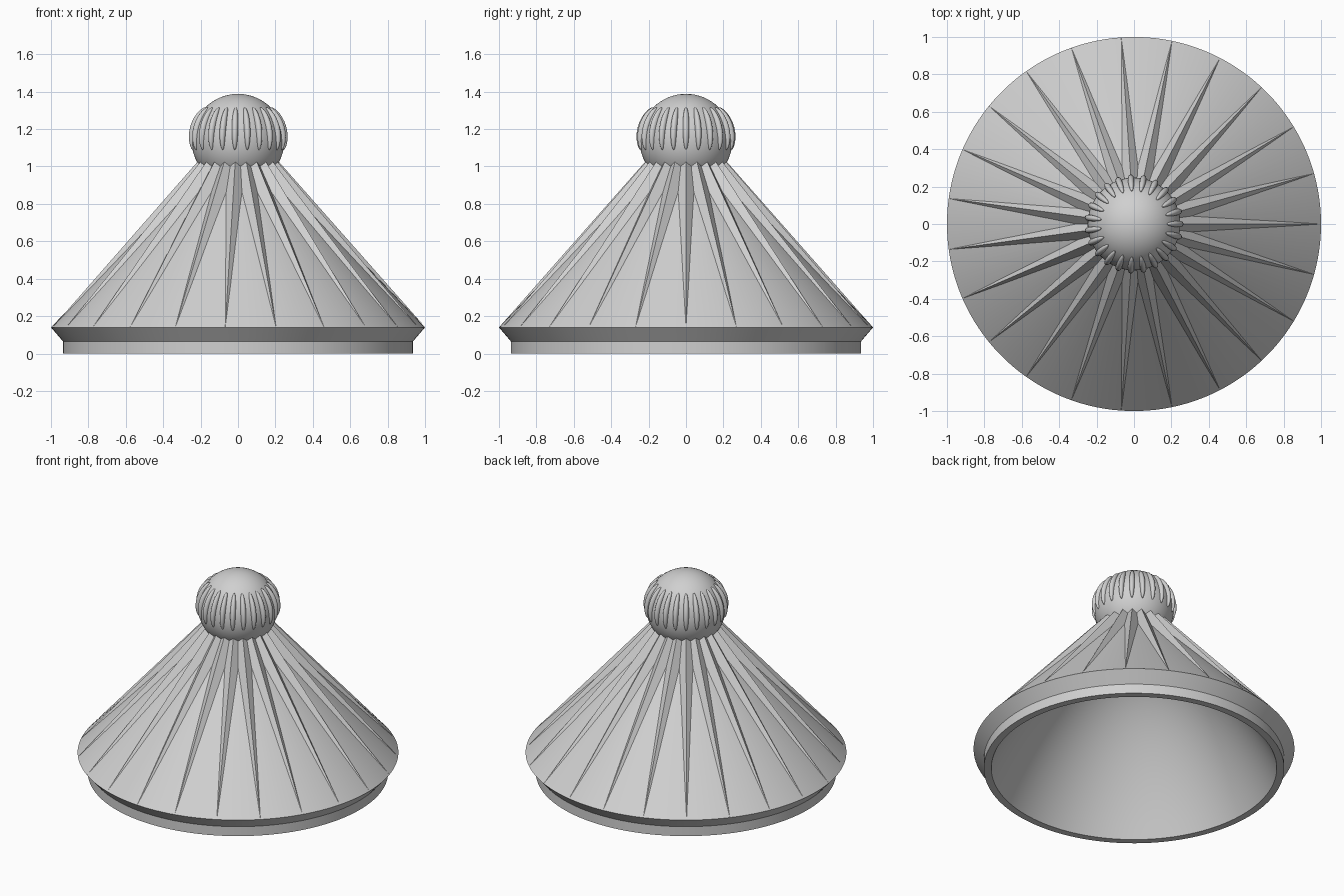
import bpy, bmesh, math
from mathutils import Vector, Matrix

if "Cube" in bpy.data.objects:
    bpy.data.objects.remove(bpy.data.objects["Cube"], do_unlink=True)

RIBS = 23
KNOB_Z, KNOB_R = 1.14, 0.248
HOLLOW_R, HOLLOW_H = 0.89, 0.88

grey = bpy.data.materials.new("plain_grey")
grey.use_nodes = True
colour = (0.63, 0.63, 0.63, 1)
grey.diffuse_color = colour
grey.node_tree.nodes["Principled BSDF"].inputs["Base Color"].default_value = colour


def finish(name, bm, smooth=True):
    bmesh.ops.recalc_face_normals(bm, faces=bm.faces)
    mesh = bpy.data.meshes.new(name)
    bm.to_mesh(mesh)
    bm.free()
    mesh.materials.append(grey)
    obj = bpy.data.objects.new(name, mesh)
    bpy.context.collection.objects.link(obj)
    if smooth:
        bpy.ops.object.select_all(action='DESELECT')
        obj.select_set(True)
        bpy.context.view_layer.objects.active = obj
        bpy.ops.object.shade_smooth_by_angle(angle=math.radians(30))
    return obj


def ring_of(bm, count):
    """Repeat the geometry in bm evenly around the z axis."""
    source = bm.verts[:] + bm.edges[:] + bm.faces[:]
    for i in range(1, count):
        copy = bmesh.ops.duplicate(bm, geom=source)["geom"]
        verts = [g for g in copy if isinstance(g, bmesh.types.BMVert)]
        bmesh.ops.rotate(bm, verts=verts, cent=(0, 0, 0),
                         matrix=Matrix.Rotation(math.tau * i / count, 3, 'Z'))


# Conical shell with a flared rim, a short collar and a bell-shaped hollow
STEPS = 20
profile = [(HOLLOW_R * i / STEPS, HOLLOW_H * (1 - (i / STEPS) ** 2))
           for i in range(STEPS + 1)]
profile += [(0.936, 0), (0.936, 0.065), (1, 0.14), (0.15, 1.03), (0, 1.06)]
bm = bmesh.new()
verts = [bm.verts.new((r, 0, z)) for r, z in profile]
edges = [bm.edges.new(pair) for pair in zip(verts, verts[1:])]
bmesh.ops.spin(bm, geom=verts + edges, cent=(0, 0, 0), axis=(0, 0, 1),
               angle=math.tau, steps=RIBS * 6, use_duplicate=False)
bmesh.ops.remove_doubles(bm, verts=bm.verts, dist=0.0005)
finish("conical_shell", bm)

# Broad tapered ridges that meet side by side under the knob
bm = bmesh.new()
tip = bm.verts.new((1, 0, 0.142))
crest = bm.verts.new((0.17, 0, 1.08))
left = bm.verts.new((0.095, 0.057, 1.08))
right = bm.verts.new((0.095, -0.057, 1.08))
for face in ((tip, crest, left), (tip, right, crest),
             (tip, left, right), (crest, right, left)):
    bm.faces.new(face)
ring_of(bm, RIBS)
finish("shell_ridges", bm, smooth=False)

# Round knob
bm = bmesh.new()
bmesh.ops.create_uvsphere(bm, u_segments=64, v_segments=32, radius=KNOB_R,
                          matrix=Matrix.Translation((0, 0, KNOB_Z)))
finish("knob", bm)

# Slim grip ribs, bent to follow the knob
bm = bmesh.new()
bmesh.ops.create_uvsphere(bm, u_segments=16, v_segments=16, radius=1)
for v in bm.verts:
    angle = math.radians(16.5 + 28.5 * v.co.z)
    reach = KNOB_R + 0.02 * v.co.x
    v.co = Vector((reach * math.cos(angle), 0.017 * v.co.y,
                   KNOB_Z + reach * math.sin(angle)))
ring_of(bm, RIBS)
finish("knob_grip_ribs", bm)
